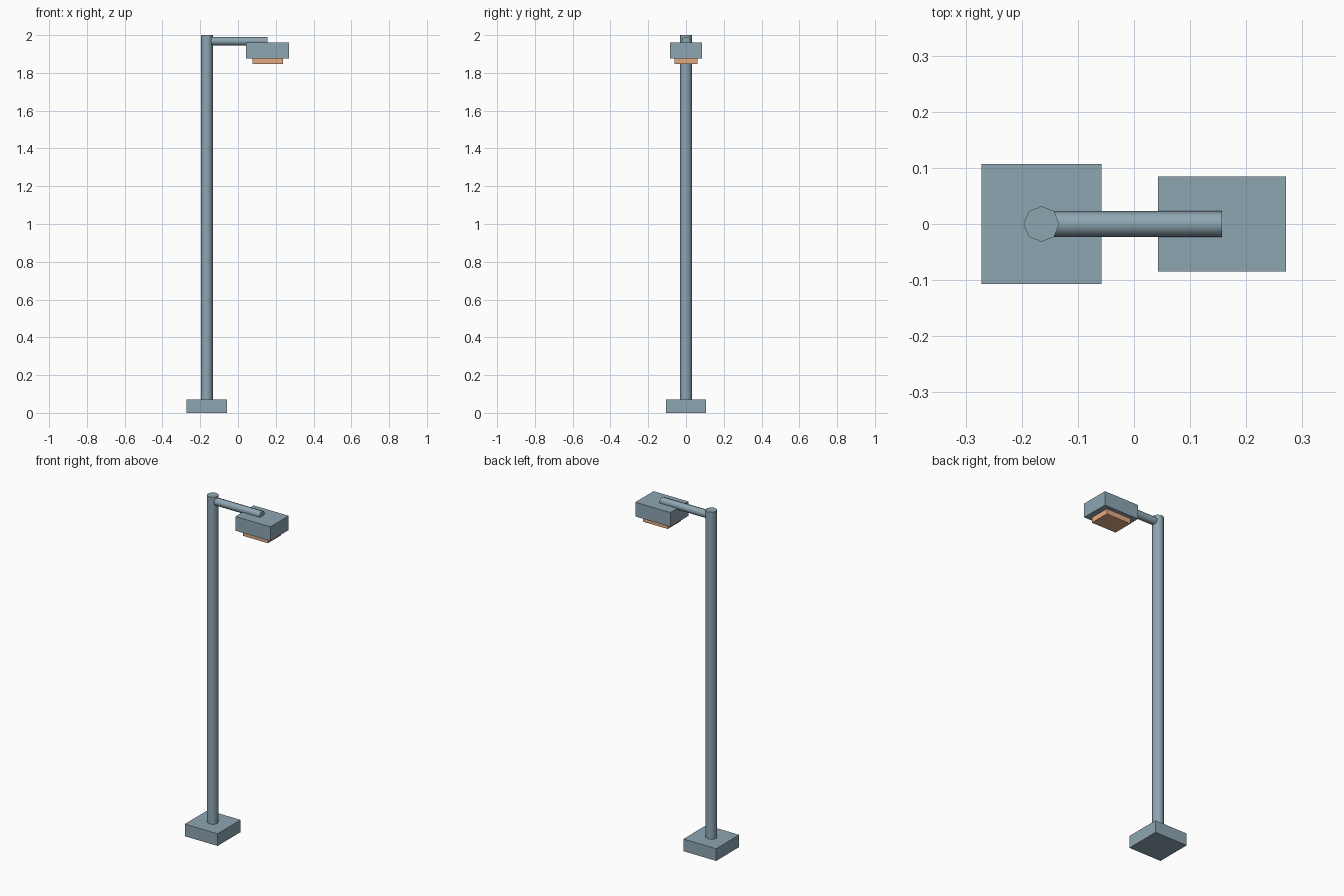
import bpy
import math

default = bpy.data.objects.get("Cube")
if default:
    bpy.data.objects.remove(default, do_unlink=True)


def make_material(name, color):
    mat = bpy.data.materials.new(name)
    mat.use_nodes = True
    mat.diffuse_color = color
    mat.node_tree.nodes["Principled BSDF"].inputs["Base Color"].default_value = color
    return mat


metal = make_material("blue grey metal", (0.27, 0.38, 0.45, 1))
glow = make_material("warm lamp", (0.76, 0.40, 0.22, 1))


def finish(name, mat):
    obj = bpy.context.object
    obj.name = name
    obj.data.materials.append(mat)
    return obj


def box(name, x, half_x, half_y, bottom, top, mat):
    bpy.ops.mesh.primitive_cube_add(size=2, location=(x, 0, (bottom + top) / 2))
    obj = finish(name, mat)
    obj.scale = (half_x, half_y, (top - bottom) / 2)
    bpy.ops.object.transform_apply(location=False, rotation=False, scale=True)


def rod(name, radius, length, location, mat, tilt=0):
    bpy.ops.mesh.primitive_cylinder_add(vertices=8, radius=radius, depth=length,
                                        location=location, rotation=(0, tilt, 0))
    finish(name, mat)
    bpy.ops.object.shade_smooth_by_angle(angle=math.radians(50))


pole_x, lamp_x = -0.165, 0.157
base_top, lamp_bottom = 0.072, 1.877

# Square foot and octagonal pole
box("base", pole_x, 0.107, 0.107, 0, base_top, metal)
rod("pole", 0.032, 2 - base_top, (pole_x, 0, (2 + base_top) / 2), metal)

# Side arm from the pole to the middle of the lamp head
rod("arm", 0.023, lamp_x - pole_x, ((pole_x + lamp_x) / 2, 0, 1.968), metal, math.pi / 2)

# Lamp head with the light panel below
box("lamp_head", lamp_x, 0.114, 0.085, lamp_bottom, 1.961, metal)
box("light_panel", lamp_x, 0.081, 0.061, 1.846, lamp_bottom, glow)
